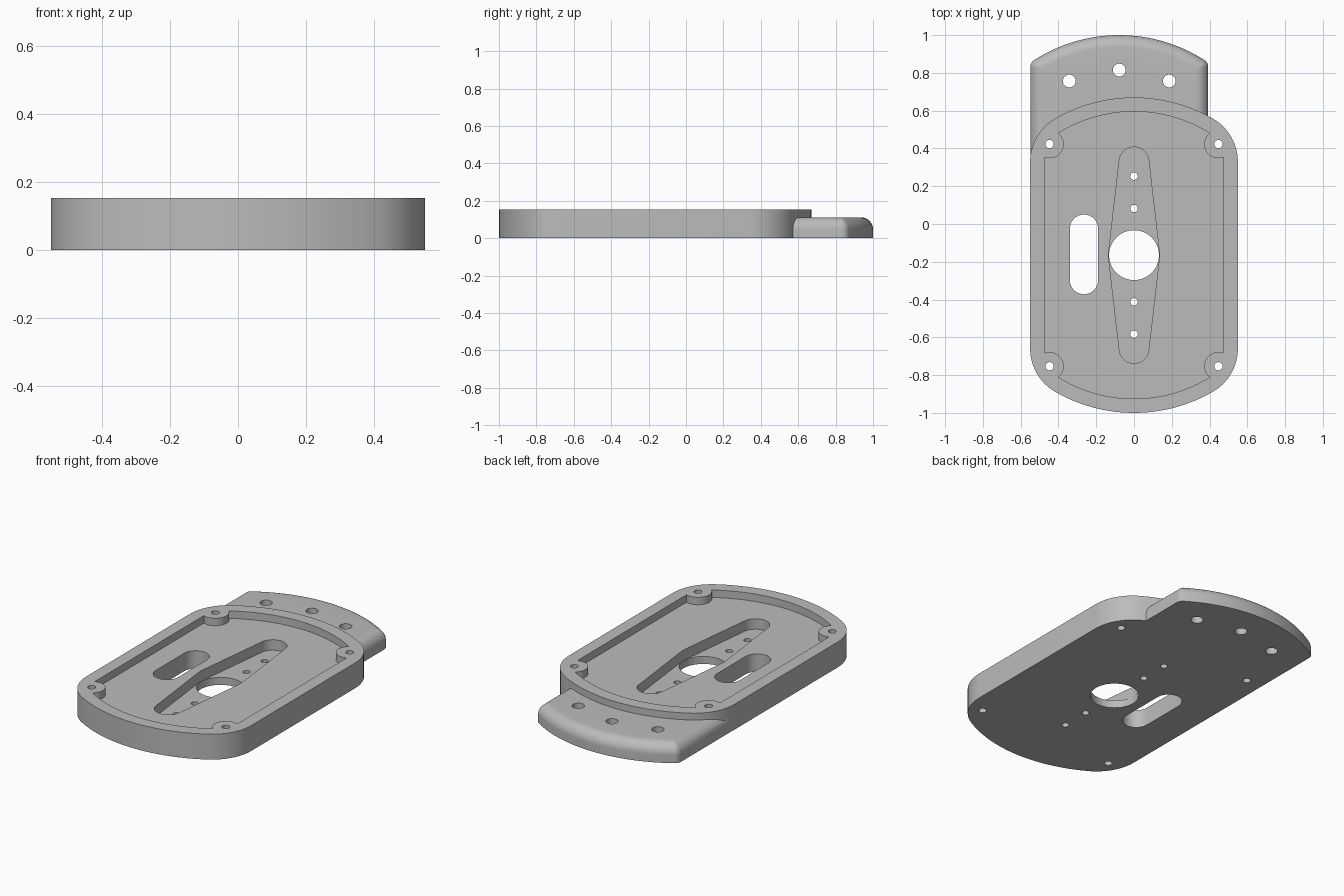
import bpy, bmesh, math

if "Cube" in bpy.data.objects:
    bpy.data.objects.remove(bpy.data.objects["Cube"], do_unlink=True)

grey = bpy.data.materials.new("plain grey")
grey.use_nodes = True
grey.diffuse_color = (0.5, 0.5, 0.5, 1)
grey.node_tree.nodes["Principled BSDF"].inputs["Base Color"].default_value = (0.5, 0.5, 0.5, 1)

MID = -0.165          # y centre of the housing
HEIGHT = 0.153
RECESS_FLOOR = 0.108
POCKET_FLOOR = 0.045


def arc(cx, cy, r, a0, a1, n):
    """Points along an arc, both ends included."""
    return [(cx + r * math.cos(a0 + (a1 - a0) * i / n),
             cy + r * math.sin(a0 + (a1 - a0) * i / n)) for i in range(n + 1)]


def bowed_end(half, big, r):
    """Bowed end with rounded corners, right to left, about the origin."""
    cx = half - r
    cy = math.sqrt((big - r) ** 2 - cx ** 2)
    a = math.atan2(cy, cx)
    return (arc(cx, cy, r, 0, a, 12) + arc(0, 0, big, a, math.pi - a, 32)[1:-1]
            + arc(-cx, cy, r, math.pi - a, math.pi, 12))


def both_ends(half, big, r):
    end = bowed_end(half, big, r)
    return [(x, y + MID) for x, y in end + [(-x, -y) for x, y in end]]


def loft(name, rings):
    """Closed solid through a list of (outline, z) rings."""
    bm = bmesh.new()
    rows = [[bm.verts.new((x, y, z)) for x, y in pts] for pts, z in rings]
    n = len(rows[0])
    for low, high in zip(rows, rows[1:]):
        for i in range(n):
            j = (i + 1) % n
            bm.faces.new((low[i], low[j], high[j], high[i]))
    bm.faces.new(rows[0][::-1])
    bm.faces.new(rows[-1])
    bmesh.ops.recalc_face_normals(bm, faces=bm.faces)
    mesh = bpy.data.meshes.new(name)
    bm.to_mesh(mesh)
    bm.free()
    mesh.materials.append(grey)
    ob = bpy.data.objects.new(name, mesh)
    bpy.context.collection.objects.link(ob)
    return ob


def prism(name, pts, z0, z1):
    return loft(name, [(pts, z0), (pts, z1)])


def cylinder(name, x, y, r, z0=-0.1, z1=0.3, n=32):
    return prism(name, arc(x, y, r, 0, math.tau, n)[:-1], z0, z1)


def combine(target, tool, operation="DIFFERENCE"):
    mod = target.modifiers.new("combine", "BOOLEAN")
    mod.operation, mod.object, mod.solver = operation, tool, "EXACT"
    with bpy.context.temp_override(object=target, active_object=target):
        bpy.ops.object.modifier_apply(modifier=mod.name)
    bpy.data.objects.remove(tool, do_unlink=True)


# Main housing block
plate = prism("base_plate", both_ends(0.55, 0.835, 0.263), 0, HEIGHT)

# Rear tongue with a rounded upper edge
TX, TY, TOP, FILLET = -0.078, 0.165, 0.112, 0.065


def tongue_ring(d):
    end = bowed_end(0.471 - d, 0.835 - d, max(0.045 - d, 0.002))
    pts = [(x + TX, y + TY) for x, y in end]
    return pts + [(TX - 0.471 + d, 0.25), (TX + 0.471 - d, 0.25)]


rings = [(tongue_ring(0), 0)]
for i in range(11):
    t = i / 10 * math.pi / 2
    rings.append((tongue_ring(FILLET * (1 - math.cos(t))), TOP - FILLET * (1 - math.sin(t))))
combine(plate, loft("rear_tongue", rings), "UNION")

# Shallow recess, leaving a boss at each corner
recess = prism("recess", both_ends(0.475, 0.76, 0.01), RECESS_FLOOR, 0.3)
corners = [(sx * 0.447, MID + sy * 0.588) for sx in (-1, 1) for sy in (-1, 1)]
for x, y in corners:
    combine(recess, cylinder("boss", x, y, 0.075, n=48))
combine(plate, recess)

# Long tapered pocket: tips joined by tangents to a wide middle
TIP, WIDE, REACH = 0.078, 0.135, 0.495
lean = math.asin((WIDE - TIP) / REACH)
half = (arc(0, 0, WIDE, 0, lean, 4) + arc(0, REACH, TIP, lean, math.pi - lean, 24)
        + arc(0, 0, WIDE, math.pi - lean, math.pi, 4)[:-1])
pocket = [(x, y + MID) for x, y in half + [(-x, -y) for x, y in half]]
combine(plate, prism("pocket", pocket, POCKET_FLOOR, 0.3))

# Centre bore and side slot
combine(plate, cylinder("bore", 0, MID, 0.132, n=64))
slot = (arc(-0.265, -0.025, 0.075, 0, math.pi, 20)
        + arc(-0.265, -0.297, 0.075, math.pi, math.tau, 20))
combine(plate, prism("slot", slot, -0.1, 0.3))

# Screw holes: corners, pocket and tongue
holes = [(x, y, 0.022) for x, y in corners]
holes += [(0, MID + s * d, 0.02) for s in (-1, 1) for d in (0.247, 0.418)]
holes += [(TX + dx, y, 0.034) for dx, y in ((-0.265, 0.757), (0, 0.815), (0.265, 0.757))]
for x, y, r in holes:
    combine(plate, cylinder("hole", x, y, r, n=24))

# Smooth curves, sharp edges
bpy.ops.object.select_all(action="DESELECT")
plate.select_set(True)
bpy.context.view_layer.objects.active = plate
bpy.ops.object.shade_smooth_by_angle(angle=math.radians(30))
